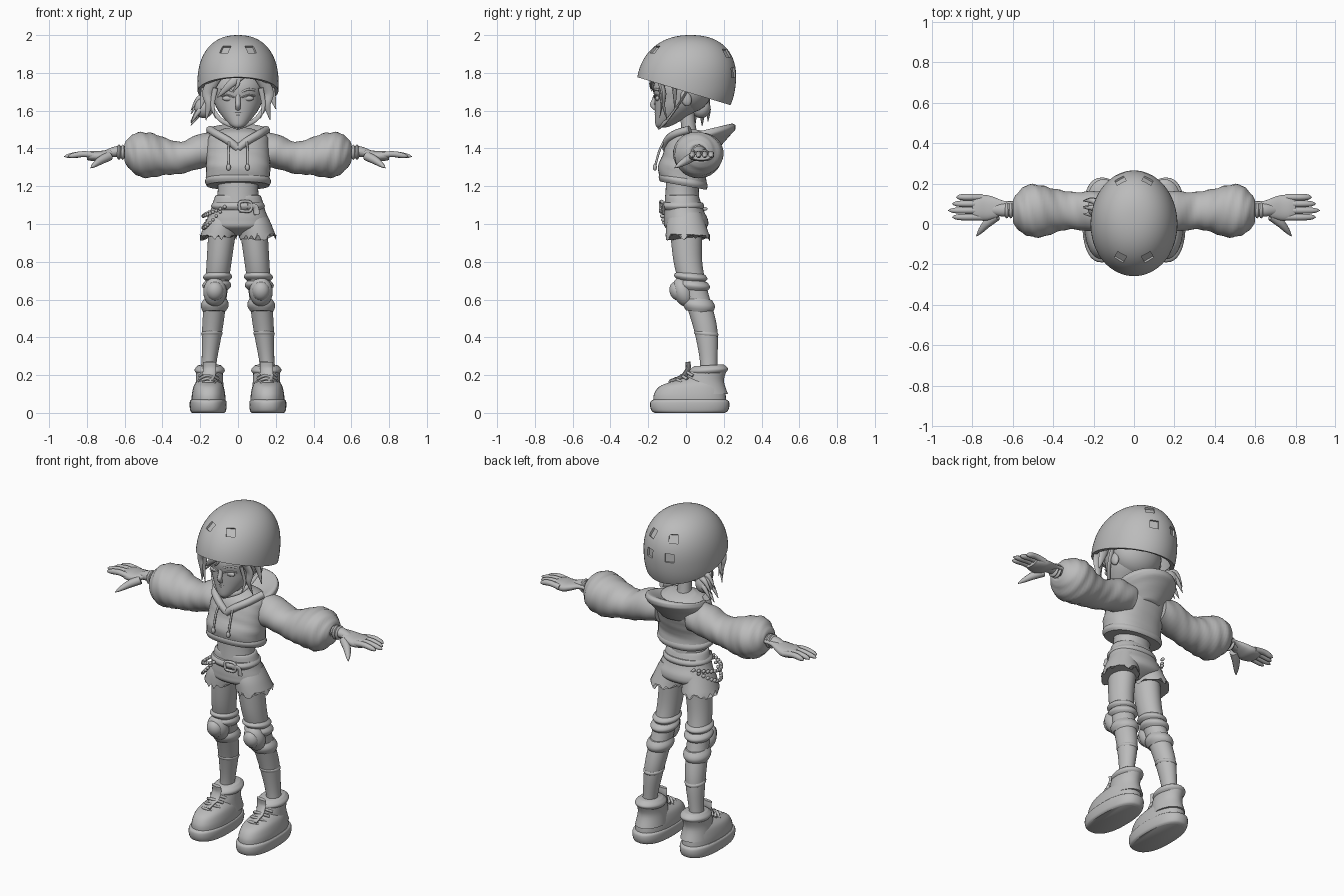
import bpy, bmesh, math, random
from mathutils import Vector, Matrix

random.seed(4)
cube = bpy.data.objects.get("Cube")
if cube:
    bpy.data.objects.remove(cube)

clay = bpy.data.materials.new("plain_grey")
clay.use_nodes = True
grey = (.5, .5, .5, 1)
clay.diffuse_color = grey
clay.node_tree.nodes["Principled BSDF"].inputs["Base Color"].default_value = grey
parts = []


def finish(name, bm):
    bmesh.ops.recalc_face_normals(bm, faces=bm.faces)
    mesh = bpy.data.meshes.new(name)
    bm.to_mesh(mesh)
    bm.free()
    mesh.materials.append(clay)
    ob = bpy.data.objects.new(name, mesh)
    bpy.context.collection.objects.link(ob)
    parts.append(ob)
    return ob


def spline(keys, steps):
    """Smooth curve through rows of numbers."""
    out = []
    for i in range(len(keys) - 1):
        before, start, end = keys[max(i - 1, 0)], keys[i], keys[i + 1]
        after = keys[min(i + 2, len(keys) - 1)]
        for k in range(steps):
            t = k / steps
            out.append([q + t / 2 * (r - p + t * (2 * p - 5 * q + 4 * r - s + t * (3 * (q - r) + s - p)))
                        for p, q, r, s in zip(before, start, end, after)])
    return out + [list(keys[-1])]


def skin(name, rings):
    """Bridge equal rings of points and cap both ends."""
    bm = bmesh.new()
    loops = [[bm.verts.new(point) for point in ring] for ring in rings]
    count = len(loops[0])
    for low, high in zip(loops, loops[1:]):
        for i in range(count):
            j = (i + 1) % count
            bm.faces.new((low[i], low[j], high[j], high[i]))
    bm.faces.new(loops[0])
    bm.faces.new(loops[-1])
    return finish(name, bm)


def loft(name, keys, depth=1, base=0, s=1, along="z", tilt=0, slant=0, power=2, fold=0, ragged=0, sides=36):
    """Keys are position along the axis, sideways offset and radius; s mirrors in x."""
    rings = []
    rows = spline(keys, 5)
    for j, (pos, offset, radius) in enumerate(rows):
        ring = []
        for i in range(sides):
            t = math.tau * i / sides
            u, v = (math.copysign(abs(f) ** (2 / power), f) for f in (math.cos(t), math.sin(t)))
            size = radius * (1 + fold * math.sin(3 * t + j) * math.sin(j / 2))
            u, v = u * size, v * size * depth
            drop = random.uniform(-ragged, ragged) if j == len(rows) - 1 else 0
            if along == "x":
                ring.append((s * pos, base + u, offset + v))
            else:
                ring.append((s * (base + slant * pos + u), offset + v, pos + tilt * v + drop))
        rings.append(ring)
    return skin(name, rings)


def band(name, pos, offset, radius, half, grow, **options):
    """Rounded strap that swells out of a part."""
    loft(name, [(pos + u * half, offset, radius + grow * math.cos(u * math.pi / 2))
                for u in (-1, -.8, -.4, 0, .4, .8, 1)], **options)


def tube(name, path, radius, s=1, tip=0, flat=1, ref=(.2, 1, .1), sides=10):
    """Tube along a path; a tip power rounds or tapers its end."""
    points = [Vector((s * x, y, z)) for x, y, z in spline(path, 6)]
    last = len(points) - 1
    rings = []
    for i, point in enumerate(points):
        ahead = (points[min(i + 1, last)] - points[max(i - 1, 0)]).normalized()
        side = ahead.cross(Vector(ref)).normalized()
        up = side.cross(ahead) * flat
        size = radius * max(1 - (i / last) ** tip, .1) if tip else radius
        angles = [math.tau * k / sides for k in range(sides)]
        rings.append([point + size * (math.cos(a) * side + math.sin(a) * up) for a in angles])
    return skin(name, rings)


def ball(name, place, size, s=1, turn=0):
    bm = bmesh.new()
    bmesh.ops.create_uvsphere(bm, u_segments=24, v_segments=14, radius=1)
    x, y, z = place
    bm.transform(Matrix.Translation((s * x, y, z)) @ Matrix.Rotation(turn, 4, "X") @ Matrix.Diagonal((*size, 1)))
    return finish(name, bm)


def chain(name, start, sag, end):
    """Beaded chain hanging between two points."""
    start, sag, end = Vector(start), Vector(sag), Vector(end)
    for i in range(17):
        t = i / 16
        place = start.lerp(sag, t).lerp(sag.lerp(end, t), t)
        ball(name, place, (.009, .014, .01))


# Helmet shell, cut on a slant, with shallow vents
middle = Vector((0, 0, 1.74))
bm = bmesh.new()
bmesh.ops.create_uvsphere(bm, u_segments=64, v_segments=40, radius=1)
bulge = 2.3
for v in bm.verts:
    q = v.co * (v.co.xy.length ** bulge + abs(v.co.z) ** bulge) ** (-1 / bulge)
    v.co = middle + Vector((q.x * .215, q.y * .263 + q.z * .025, q.z * .26))
bmesh.ops.bisect_plane(bm, geom=bm.verts[:] + bm.edges[:] + bm.faces[:], plane_co=(0, 0, 1.7),
                       plane_no=(0, .3, 1), clear_inner=True)
helmet = finish("helmet", bm)
shell = helmet.modifiers.new("thickness", "SOLIDIFY")
shell.thickness, shell.offset = .025, -1
cut = bmesh.new()
for x in (-.065, .065):
    for y, z in ((-.16, 1.92), (.21, 1.9), (.25, 1.8)):
        found, spot, normal, face = helmet.closest_point_on_mesh((x, y, z))
        turn = normal.to_track_quat("Z", "Y").to_matrix().to_4x4()
        bmesh.ops.create_cube(cut, size=.05, matrix=Matrix.Translation(spot) @ turn @ Matrix.Diagonal((1, 1, .5, 1)))
cutter = finish("vent_cutter", cut)
cutter.hide_render = True
vents = helmet.modifiers.new("vents", "BOOLEAN")
vents.object, vents.operation, vents.solver = cutter, "DIFFERENCE", "EXACT"
baked = bpy.data.meshes.new_from_object(helmet.evaluated_get(bpy.context.evaluated_depsgraph_get()))
helmet.modifiers.clear()
helmet.data = baked
parts.remove(cutter)
bpy.data.objects.remove(cutter)

# Head, face and hair
loft("head", [(1.51, -.13, .02), (1.53, -.11, .05), (1.6, -.055, .105), (1.66, -.03, .13),
              (1.75, -.02, .14), (1.9, 0, .07)], depth=1.05)
loft("neck", [(1.4, .02, .06), (1.5, .015, .04), (1.62, 0, .04)])
ball("hair_back", (0, .02, 1.72), (.15, .12, .13))
tube("nose", [(0, -.16, 1.68), (0, -.17, 1.65), (0, -.177, 1.63), (0, -.16, 1.61)], .013)
for name, z, wide in (("upper_lip", 1.59, .032), ("lower_lip", 1.578, .025)):
    ball(name, (0, -.153, z), (wide, .013, .007))
tube("front_fringe", [(.02, -.17, 1.79), (-.04, -.18, 1.74), (-.11, -.15, 1.67)], .023, tip=3, flat=.5)
tube("fringe_wisp", [(0, -.18, 1.79), (0, -.19, 1.74), (-.03, -.18, 1.7)], .012, tip=2, flat=.5)
ball("hair_bun", (-.18, .08, 1.615), (.05, .05, .055))
for i in range(5):
    y, z = .08 + .04 * math.sin(i), 1.6 + .04 * math.cos(i)
    tube("bun_strand", [(-.15, .08, 1.63), (-.2, y, z + .03), (-.25, y, z - .04)], .02, tip=2)

# Hooded top and hood
loft("hoodie_body", [(1.25, -.01, .1), (1.21, -.01, .16), (1.28, -.02, .17), (1.34, 0, .168),
                     (1.4, .02, .168), (1.46, .04, .155), (1.5, .05, .08)],
     depth=.75, tilt=-.18, power=2.3, fold=.012)
band("hem_band", 1.225, -.015, .165, .022, .01, depth=.74, tilt=-.18, power=2.3)
loft("hood", [(1.45, .05, .08), (1.49, .08, .14), (1.49, .09, .165), (1.46, .09, .17),
              (1.42, .08, .14), (1.36, .07, .09)], tilt=.24, fold=.015)

# Waist, shorts and belt
loft("waist", [(1.27, -.01, .115), (1.18, -.02, .107), (1.06, -.02, .12)], depth=.82)
loft("shorts_hips", [(1.15, -.02, .105), (1.145, -.02, .122), (1.07, -.01, .145), (1.02, 0, .162),
                     (.98, 0, .15), (.94, 0, .05)], depth=.72, power=2.2)
band("belt", 1.095, -.02, .13, .02, .012, depth=.82, power=2.2)
near, far = (.01, -.135), (.065, -.125)
tube("belt_buckle", [(*near, 1.07), (*near, 1.115), (*far, 1.115), (*far, 1.07), (*near, 1.07)], .008)
tube("belt_tail", [(.05, -.13, 1.095), (.09, -.12, 1.09), (.1, -.12, 1.05)], .016, flat=.4)
for name, sag in (("upper_hip_chain", 1), ("lower_hip_chain", .87)):
    chain(name, (-.07, -.13, 1.09), (-.27, -.12, sag), (-.12, .1, 1.08))

leg = [(1, 0, .075), (.8, .01, .066), (.65, .045, .06), (.5, .09, .057), (.4, .11, .051), (.27, .12, .04), (.15, .12, .04)]
leg_fit = dict(depth=1.15, base=.18, slant=-.1)
for s, side in ((1, "left_"), (-1, "right_")):
    # Face side, side hair and chin strap
    ball(side + "eye", (.053, -.15, 1.665), (.03, .012, .014), s)
    ball(side + "ear", (.138, 0, 1.665), (.017, .028, .042), s, .3)
    for name, z, size in (("upper_eyelid", 1.67, .004), ("eyebrow", 1.7, .006)):
        tube(side + name, [(.02, -.167, z), (.055, -.16, z + .013), (.09, -.138, z + .008)], size, s)
    tube(side + "front_lock", [(.11, -.15, 1.79), (.16, -.12, 1.7), (.155, -.12, 1.63), (.17, -.1, 1.55)],
         .032, s, tip=2, flat=.5)
    tube(side + "side_lock", [(.15, -.07, 1.77), (.175, -.06, 1.7), (.2, -.06, 1.61)], .03, s, tip=2, flat=.5)
    tube(side + "thin_lock", [(.12, -.14, 1.72), (.135, -.13, 1.63), (.12, -.14, 1.56)], .014, s, tip=2, flat=.5)
    tube(side + "chin_strap", [(.165, .02, 1.73), (.145, -.04, 1.63), (.09, -.1, 1.55), (0, -.145, 1.51)],
         .012, s, flat=.5)

    # Neckline and drawstring
    tube(side + "neckline", [(.15, .02, 1.5), (.11, -.06, 1.475), (.05, -.1, 1.44), (0, -.105, 1.4)], .021, s)
    tube(side + "drawstring", [(.045, -.11, 1.45), (.05, -.14, 1.39), (.05, -.165, 1.3)], .006, s)
    ball(side + "drawstring_end", (.05, -.165, 1.3), (.012, .011, .018), s)

    # Sleeve and wrist
    loft(side + "sleeve", [(.1, 1.39, .09), (.2, 1.385, .1), (.3, 1.353, .092), (.38, 1.355, .105), (.46, 1.365, .128),
                           (.53, 1.37, .125), (.58, 1.375, .085), (.6, 1.38, .05), (.59, 1.38, .03)],
         depth=.92, base=.065, s=s, along="x", fold=.045)
    for x in (.61, .63):
        band(side + "wristband", x, 1.38, .03, .01, .01, base=.068, s=s, along="x")

    # Hand
    loft(side + "palm", [(.57, 1.385, .034), (.64, 1.383, .034), (.69, 1.37, .052), (.73, 1.36, .063),
                         (.77, 1.36, .062), (.8, 1.36, .05)], depth=.43, base=.08, s=s, along="x", power=2.3)
    loft(side + "wrist", [(.57, 1.385, .033), (.65, 1.383, .033), (.72, 1.365, .02)], depth=.85, base=.07,
         s=s, along="x")
    for i, finger in enumerate(("little", "ring", "middle", "index")):
        y, reach = .133 - .033 * i, .92 - .02 * abs(i - 2)
        tube(side + finger + "_finger", [(.75, y, 1.362), (.82, y, 1.37), (reach, y, 1.357)], .0165, s,
             tip=8, ref=(0, 0, 1))
    tube(side + "thumb", [(.68, .04, 1.36), (.73, 0, 1.335), (.78, -.06, 1.297)], .024, s, tip=3, ref=(0, 0, 1))

    # Shorts leg with a ragged hem, and leg
    loft(side + "shorts_leg", [(1.06, 0, .07), (1, 0, .086), (.93, .01, .098)], depth=1.2, base=.3, slant=-.21,
         s=s, ragged=.02)
    loft(side + "leg", leg, s=s, **leg_fit)

    # Knee pad straps and sock seam, fitted to the leg
    for name, z, half, grow in (("upper_strap", .72, .02, .014), ("middle_strap", .675, .025, .016),
                                ("lower_strap", .57, .035, .015), ("sock_seam", .42, .01, .004)):
        place, offset, radius = min(spline(leg, 20), key=lambda row: abs(row[0] - z))
        band(side + name, z, offset, radius, half, grow, s=s, tilt=-.1, **leg_fit)
    ball(side + "knee_pad", (.122, -.015, .64), (.062, .052, .08), s, .35)
    ball(side + "knee_cap", (.122, -.045, .645), (.046, .042, .052), s, .35)

    # Shoe: sole, upper, padded collar, tongue and laces
    loft(side + "shoe_sole", [(0, .02, .086), (.01, .02, .094), (.035, .02, .098), (.06, .02, .097), (.07, .02, .09)],
         depth=2.14, base=.158, s=s, power=2.4)
    loft(side + "shoe_toe", [(.06, .02, .09), (.1, .02, .088), (.14, .03, .079), (.165, .06, .064), (.19, .09, .04)],
         depth=2.15, base=.156, s=s, power=2.3)
    loft(side + "shoe_ankle", [(.1, .11, .08), (.17, .1, .072), (.23, .12, .07)], depth=1.4, base=.151, s=s)
    band(side + "shoe_collar", .226, .12, .06, .026, .02, depth=1.28, base=.15, s=s, tilt=.06)
    tube(side + "shoe_tongue", [(.155, -.08, .155), (.155, -.02, .185), (.15, .01, .23), (.15, .01, .27)],
         .035, s, flat=.35)
    for i in range(4):
        y, z = -.085 + .03 * i, .165 + .017 * i
        tube(side + "lace", [(.155 + .025 * d, y + .008 * d * d, z - .005 * d * d) for d in range(-2, 3)],
             .008, s, ref=(0, 0, 1))

# Smooth shading with crisp edges
bpy.ops.object.select_all(action="DESELECT")
for ob in parts:
    ob.select_set(True)
bpy.context.view_layer.objects.active = parts[0]
bpy.ops.object.shade_smooth_by_angle(angle=math.radians(40))
